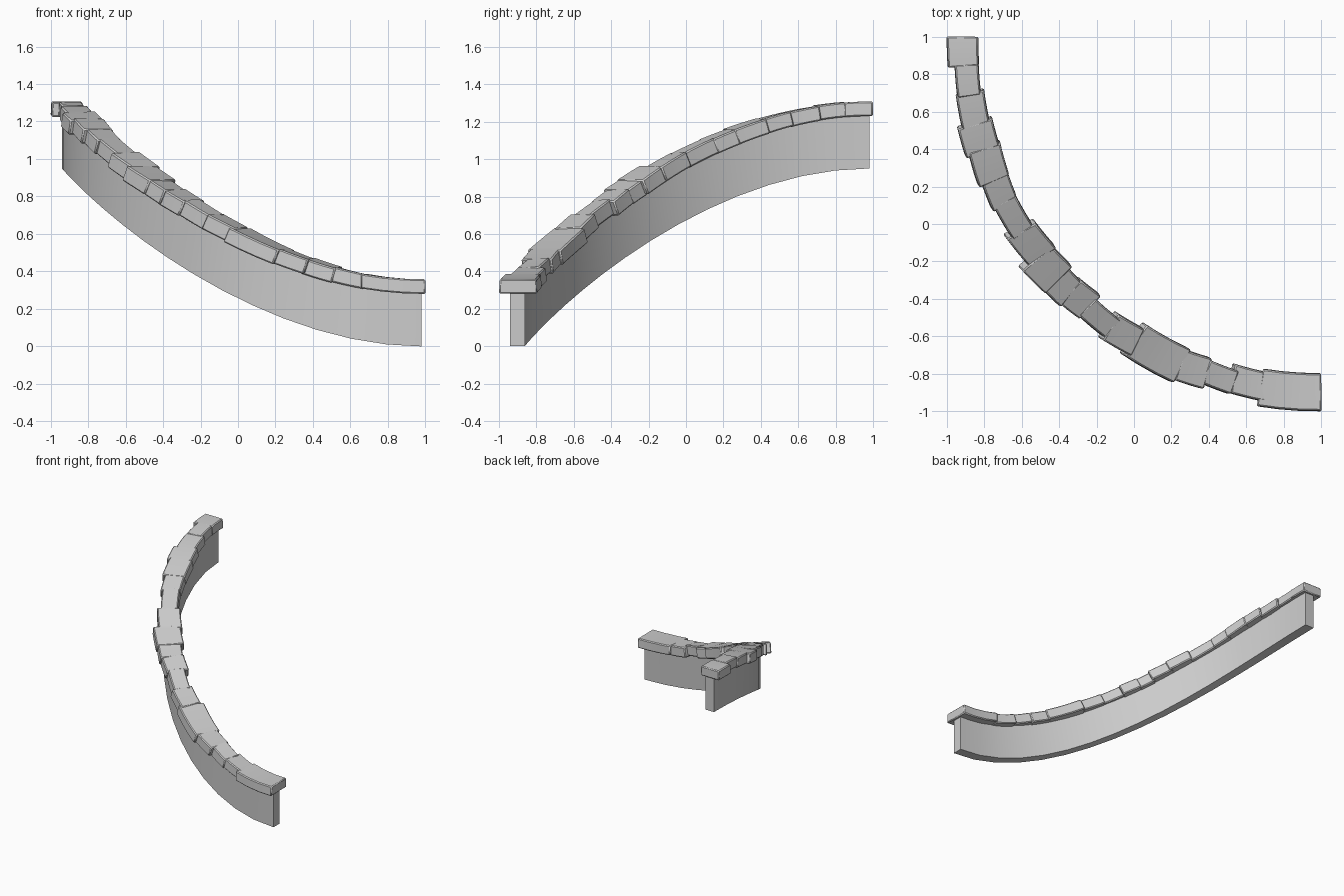
import bpy, bmesh, random
from math import sin, cos, radians
from mathutils import Vector

if "Cube" in bpy.data.objects:
    bpy.data.objects.remove(bpy.data.objects["Cube"])

random.seed(4)
CENTRE = 0.98      # arc centre in x and y
RISE = 0.95        # climb from the low end to the high end


def climb(a):
    """Eased height at angle a (degrees, 0 = low end, 90 = high end)."""
    t = min(max(a / 90, 0), 1)
    return RISE * t * t * (3 - 2 * t)


def point(a, r, z):
    q = radians(a)
    return Vector((CENTRE - r * sin(q), CENTRE - r * cos(q), z))


def sweep(name, rings, smooth=False, bevel=0):
    """Join a list of four-corner rings into a closed solid."""
    bm = bmesh.new()
    loops = [[bm.verts.new(p) for p in ring] for ring in rings]
    for u, v in zip(loops, loops[1:]):
        for i in range(4):
            j = (i + 1) % 4
            bm.faces.new((u[i], u[j], v[j], v[i]))
    bm.faces.new(loops[0])
    bm.faces.new(loops[-1])
    bmesh.ops.recalc_face_normals(bm, faces=bm.faces)
    mesh = bpy.data.meshes.new(name)
    bm.to_mesh(mesh)
    bm.free()
    ob = bpy.data.objects.new(name, mesh)
    bpy.context.collection.objects.link(ob)
    if bevel:
        mod = ob.modifiers.new("worn_edges", "BEVEL")
        mod.width = bevel
        mod.segments = 1
        mod.limit_method = "ANGLE"
        mod.angle_limit = radians(40)
    if smooth:
        bpy.ops.object.select_all(action="DESELECT")
        ob.select_set(True)
        bpy.context.view_layer.objects.active = ob
        bpy.ops.object.shade_smooth_by_angle(angle=radians(30))
    return ob


# Curved, climbing wall
STEPS = 16
rings = []
for i in range(STEPS + 1):
    a = 90 * i / STEPS
    z = climb(a)
    rings.append([point(a, 1.842, z), point(a, 1.92, z),
                  point(a, 1.92, z + 0.295), point(a, 1.842, z + 0.295)])
sweep("wall", rings, smooth=True)

# Coping stones: end angle, inner radius, outer radius
STONES = [
    (9.2, 1.775, 1.98), (14.4, 1.785, 1.945), (19.2, 1.805, 1.94),
    (23.6, 1.79, 1.965), (32, 1.775, 1.98), (36.6, 1.80, 1.965),
    (41.7, 1.82, 1.95), (45.5, 1.79, 1.965), (48.5, 1.80, 1.98),
    (53, 1.785, 1.995), (58, 1.785, 1.965), (63.5, 1.81, 1.945),
    (67.5, 1.80, 1.955), (72.5, 1.785, 1.965), (76.6, 1.785, 1.98),
    (81.5, 1.80, 1.955), (86, 1.815, 1.945), (90.6, 1.81, 1.98),
]
start = -0.6
last = len(STONES) - 1
for n, (end, r0, r1) in enumerate(STONES):
    at_end = n in (0, last)
    yaw = 0 if at_end else random.uniform(-0.008, 0.008)
    lift = 0 if at_end else random.uniform(-0.004, 0.004)
    roll = 0 if at_end else random.uniform(-0.004, 0.004)
    skew = 0 if at_end else random.uniform(-0.3, 0.3)
    a0 = start if n == 0 else start - 0.25
    a1 = end if n == last else end + 0.25
    rings = []
    for k in range(4):
        f = k / 3
        a = a0 + (a1 - a0) * f
        s = yaw * (2 * f - 1)
        z = climb(a) + lift
        # lean the end faces square to the slope
        slope = (climb(a + 0.5) - climb(a - 0.5)) / radians(1) / 1.88
        lean = 0 if at_end else slope * 0.08 * 57.3 / 1.88
        rings.append([
            point(a - skew, r0 + s, z + 0.28 + roll),
            point(a + skew, r1 + s, z + 0.28 - roll),
            point(a + skew - lean, r1 + s - 0.004, z + 0.358 - roll),
            point(a - skew - lean, r0 + s + 0.004, z + 0.358 + roll)])
    sweep(f"coping_stone_{n + 1}", rings, smooth=True, bevel=0.007)
    start = end
